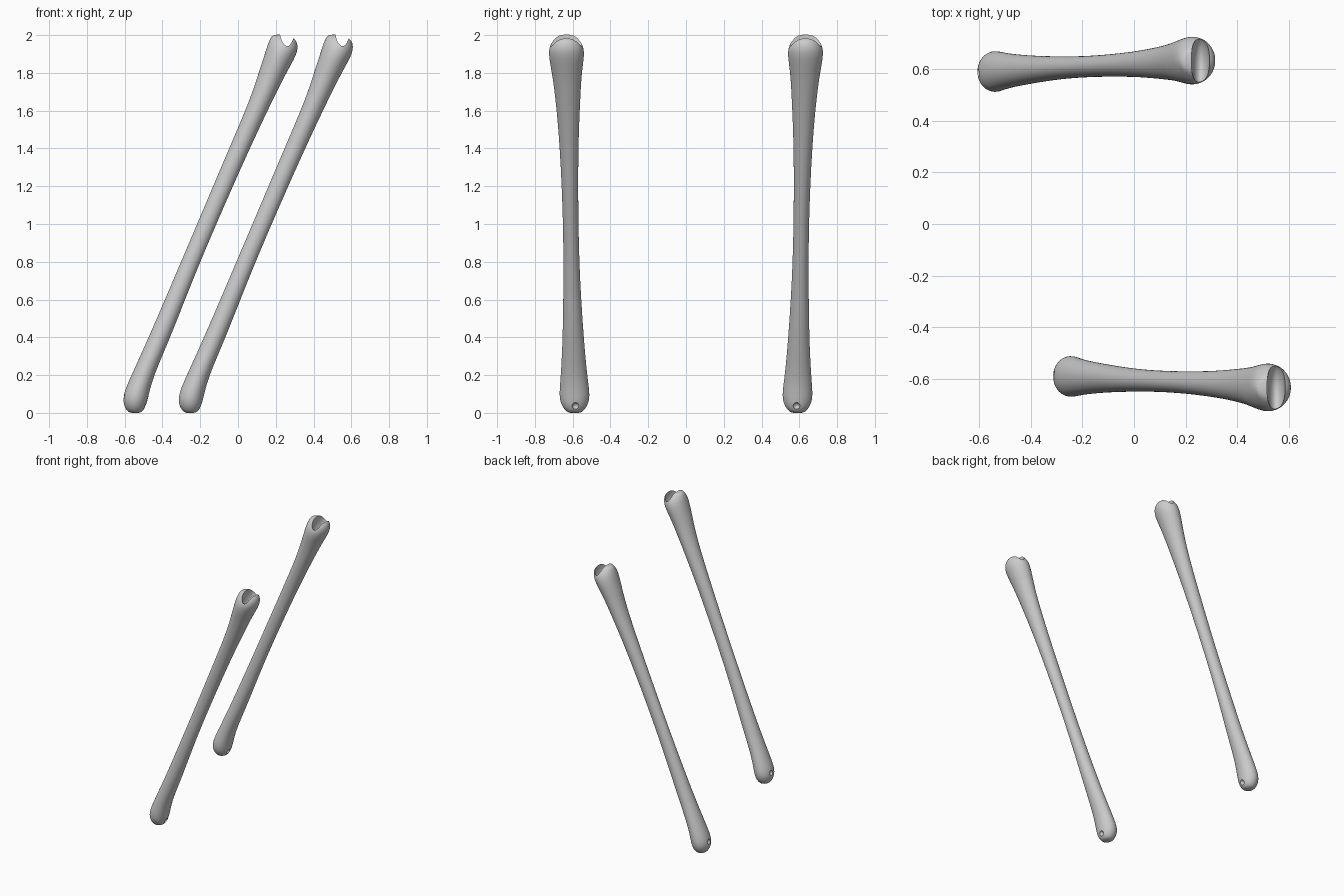
import bpy, bmesh, math
from mathutils import Matrix, Vector

cube = bpy.data.objects.get("Cube")
if cube:
    bpy.data.objects.remove(cube, do_unlink=True)

# One bone grey for everything
grey = bpy.data.materials.new("bone_grey")
grey.use_nodes = True
COLOR = (0.6, 0.6, 0.6, 1)
grey.diffuse_color = COLOR
grey.node_tree.nodes["Principled BSDF"].inputs["Base Color"].default_value = COLOR

# Sections: height, centre x, half width x, centre y, half width y
SECTIONS = [
    (-0.002, -.252, .025, -.59, .03),
    (.015, -.252, .048, -.59, .053),
    (.05, -.252, .063, -.59, .075),
    (.1, -.247, .069, -.59, .083),
    (.2, -.212, .06, -.593, .07),
    (.4, -.122, .058, -.597, .056),
    (.7, .0, .052, -.605, .044),
    (1.0, .127, .051, -.61, .04),
    (1.4, .3, .055, -.619, .048),
    (1.66, .418, .061, -.625, .066),
    (1.8, .475, .074, -.631, .079),
    (1.9, .521, .087, -.633, .098),
    (1.95, .53, .081, -.633, .088),
    (1.98, .53, .068, -.633, .064),
    (2.004, .512, .035, -.633, .035),
]
SIDES = 20


def make_object(name, bm):
    bmesh.ops.recalc_face_normals(bm, faces=bm.faces)
    mesh = bpy.data.meshes.new(name)
    bm.to_mesh(mesh)
    bm.free()
    mesh.materials.append(grey)
    obj = bpy.data.objects.new(name, mesh)
    bpy.context.scene.collection.objects.link(obj)
    return obj


def ellipsoid(center, radii):
    bm = bmesh.new()
    bmesh.ops.create_uvsphere(bm, u_segments=28, v_segments=18, radius=1,
                              matrix=Matrix.LocRotScale(Vector(center), None, Vector(radii)))
    return make_object("cutter", bm)


def build_bone(name, shift, side):
    # Lofted shaft with swollen ends
    bm = bmesh.new()
    rings = []
    for z, cx, hx, cy, hy in SECTIONS:
        angles = [math.tau * i / SIDES for i in range(SIDES)]
        rings.append([bm.verts.new((cx + shift + hx * math.cos(a),
                                    side * (cy + hy * math.sin(a)), z)) for a in angles])
    for low, high in zip(rings, rings[1:]):
        for i in range(SIDES):
            j = (i + 1) % SIDES
            bm.faces.new((low[i], low[j], high[j], high[i]))
    bm.faces.new(rings[0])
    bm.faces.new(rings[-1])
    bone = make_object(name, bm)
    bone.modifiers.new("smooth", 'SUBSURF').levels = 2

    # Joint cup at the top, small pits at the foot
    cutters = [
        ellipsoid((.55 + shift, side * -.633, 1.987), (.036, .102, .078)),
        ellipsoid((-.188 + shift, side * -.585, .035), (.025, .02, .02)),
        ellipsoid((-.318 + shift, side * -.585, .09), (.02, .018, .02)),
    ]
    for cutter in cutters:
        cut = bone.modifiers.new("carve", 'BOOLEAN')
        cut.operation = 'DIFFERENCE'
        cut.solver = 'EXACT'
        cut.object = cutter
    bpy.ops.object.select_all(action='DESELECT')
    bpy.context.view_layer.objects.active = bone
    bone.select_set(True)
    for mod in list(bone.modifiers):
        bpy.ops.object.modifier_apply(modifier=mod.name)
    for cutter in cutters:
        bpy.data.objects.remove(cutter, do_unlink=True)
    bpy.ops.object.shade_smooth_by_angle(angle=math.radians(50))


build_bone("front_bone", 0, 1)
build_bone("back_bone", -.293, -1)
